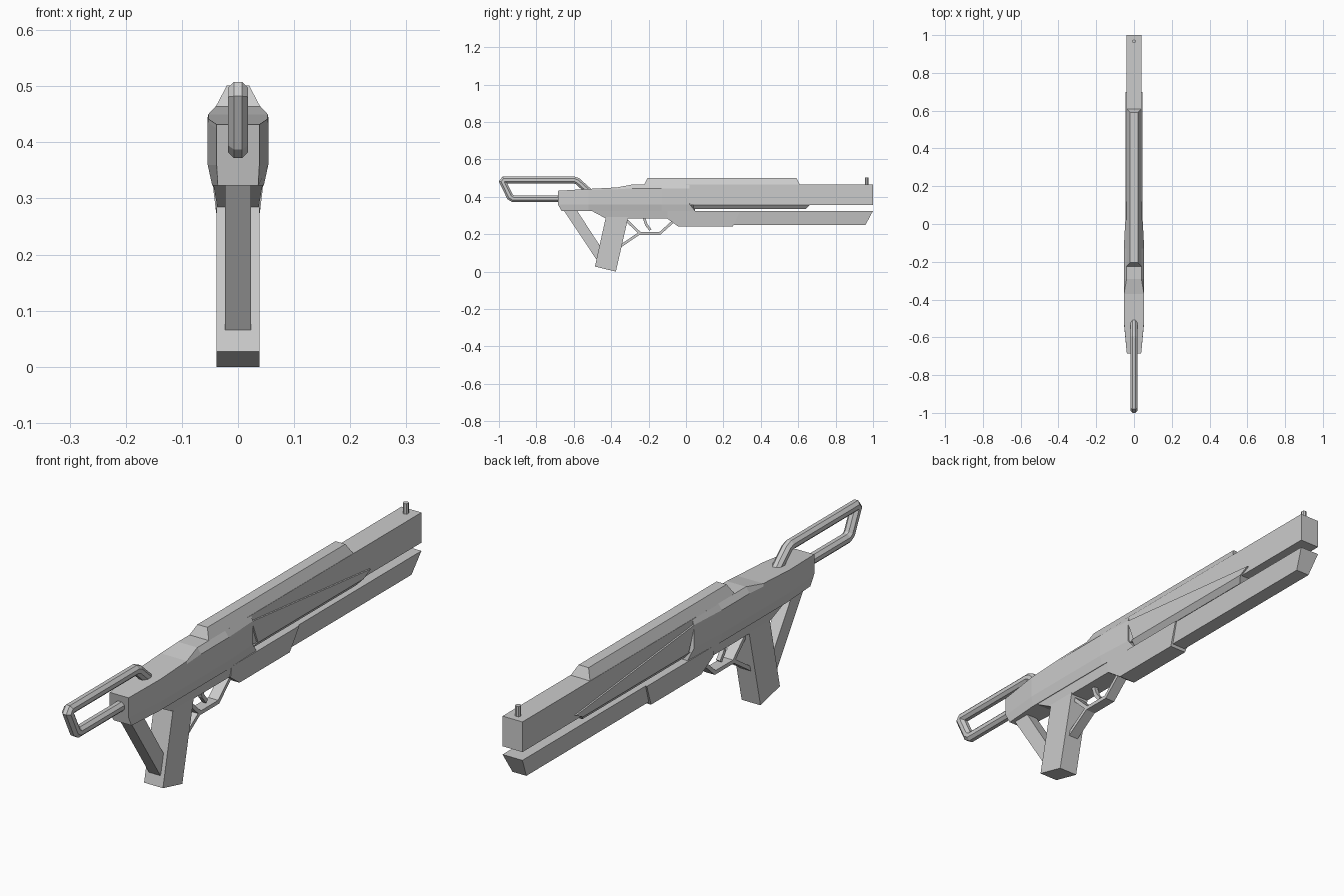
import bpy, math
from mathutils import Vector

if "Cube" in bpy.data.objects:
    bpy.data.objects.remove(bpy.data.objects["Cube"])


def make(name, verts, faces):
    me = bpy.data.meshes.new(name)
    me.from_pydata(verts, [], faces)
    me.update()
    ob = bpy.data.objects.new(name, me)
    bpy.context.collection.objects.link(ob)
    bpy.context.view_layer.objects.active = ob
    bpy.ops.object.mode_set(mode='EDIT')
    bpy.ops.mesh.select_all(action='SELECT')
    bpy.ops.mesh.normals_make_consistent(inside=False)
    bpy.ops.object.mode_set(mode='OBJECT')
    return ob


def bridge(rings):
    """Faces joining equal rings of n vertices, with end caps."""
    k, n = len(rings), len(rings[0])
    faces = [(i * n + j, i * n + (j + 1) % n, (i + 1) * n + (j + 1) % n, (i + 1) * n + j)
             for i in range(k - 1) for j in range(n)]
    faces += [tuple(range(n)), tuple((k - 1) * n + j for j in range(n))]
    return [v for r in rings for v in r], faces


def prism(name, pts):
    """Side profile of (y, z, half_width), mirrored across x."""
    return make(name, *bridge([[(s * w, y, z) for y, z, w in pts] for s in (-1, 1)]))


def sweep(name, path, section):
    """Mitred sweep of an (x, normal) section along a path in the yz plane."""
    p = [Vector(q) for q in path]
    rings = []
    for i, c in enumerate(p):
        a = (c - p[i - 1]).normalized() if i else (p[1] - c).normalized()
        b = (p[i + 1] - c).normalized() if i < len(p) - 1 else a
        na, nb = Vector((-a.y, a.x)), Vector((-b.y, b.x))
        m = (na + nb).normalized()
        m = m / m.dot(na)
        rings.append([(x, c.x + m.x * o, c.y + m.y * o) for x, o in section])
    return make(name, *bridge(rings))


# Receiver: y, bottom y, bottom width, side width, shoulder z, top width, top z
stations = [(-.685, -.665, .036, .038, .425, .038, .432),
            (-.52, -.52, .046, .054, .435, .053, .442),
            (-.37, -.37, .046, .054, .440, .053, .450),
            (-.29, -.29, .046, .054, .445, .039, .465),
            (-.13, -.13, .046, .054, .445, .039, .465),
            (.02, .05, .040, .046, .445, .039, .465)]
rings = []
for y, yb, xb, xs, zh, xt, zt in stations:
    half = [(xb, yb, .323), (xs, y, .36), (xs, y, zh), (xt, y, zt)]
    rings.append(half + [(-x, yy, z) for x, yy, z in reversed(half)])
make("receiver", *bridge(rings))

# Lower receiver and fore-end block
prism("lower_receiver", [(-.505, .325, .044), (-.43, .285, .037), (-.08, .285, .037),
                         (-.05, .325, .044)])
prism("fore_end", [(-.10, .283, .040), (-.04, .24, .034), (.25, .24, .034),
                   (.29, .325, .045), (-.10, .325, .045)])

# Barrel housing, top rib, side panel and the keel under it
prism("barrel_housing", [(0, .355, .04), (1, .355, .04), (1, .465, .04), (0, .465, .04)])
prism("top_rib", [(-.225, .463, .04), (-.205, .501, .02), (.59, .501, .02), (.61, .463, .04)])
prism("side_panel", [(.015, .445, .046), (.05, .355, .046), (.66, .355, .046),
                     (.70, .375, .046)])
prism("barrel_keel", [(.04, .355, .046), (.04, .335, .030), (.64, .335, .030),
                      (.66, .355, .046)])

# Lower tube
prism("lower_tube", [(.2, .325, .04), (.2, .25, .028), (.96, .25, .028), (1, .325, .04)])

# Grip and rear strut
prism("grip", [(-.42, .33, .038), (-.487, .027, .038), (-.375, 0, .038), (-.30, .33, .038)])
prism("rear_strut", [(-.655, .33, .023), (-.48, .066, .023), (-.455, .13, .023),
                     (-.585, .33, .023)])

# Trigger guard, its rear brace and the trigger
strap = [(-.02, -.007), (.02, -.007), (.02, .007), (-.02, .007)]
sweep("trigger_guard", [(-.05, .285), (-.14, .204), (-.25, .204), (-.36, .13)], strap)
sweep("guard_brace", [(-.245, .204), (-.335, .29)], strap)
blade = [(-.008, -.007), (.008, -.007), (.008, .007), (-.008, .007)]
sweep("trigger", [(-.225, .29), (-.212, .25), (-.19, .222)], blade)

# Stock loop with an octagonal tube section
r = .018 / math.cos(math.pi / 8)
octagon = [(r * math.cos((k + .5) * math.pi / 4), r * math.sin((k + .5) * math.pi / 4))
           for k in range(8)]
sweep("stock_loop", [(-.66, .390), (-.925, .390), (-.941, .400), (-.980, .480),
                     (-.972, .490), (-.598, .490), (-.580, .483), (-.51, .42)], octagon)

# Front sight post
bpy.ops.mesh.primitive_cylinder_add(vertices=8, radius=.01, depth=.06, location=(0, .967, .473))
bpy.context.object.name = "front_sight"
